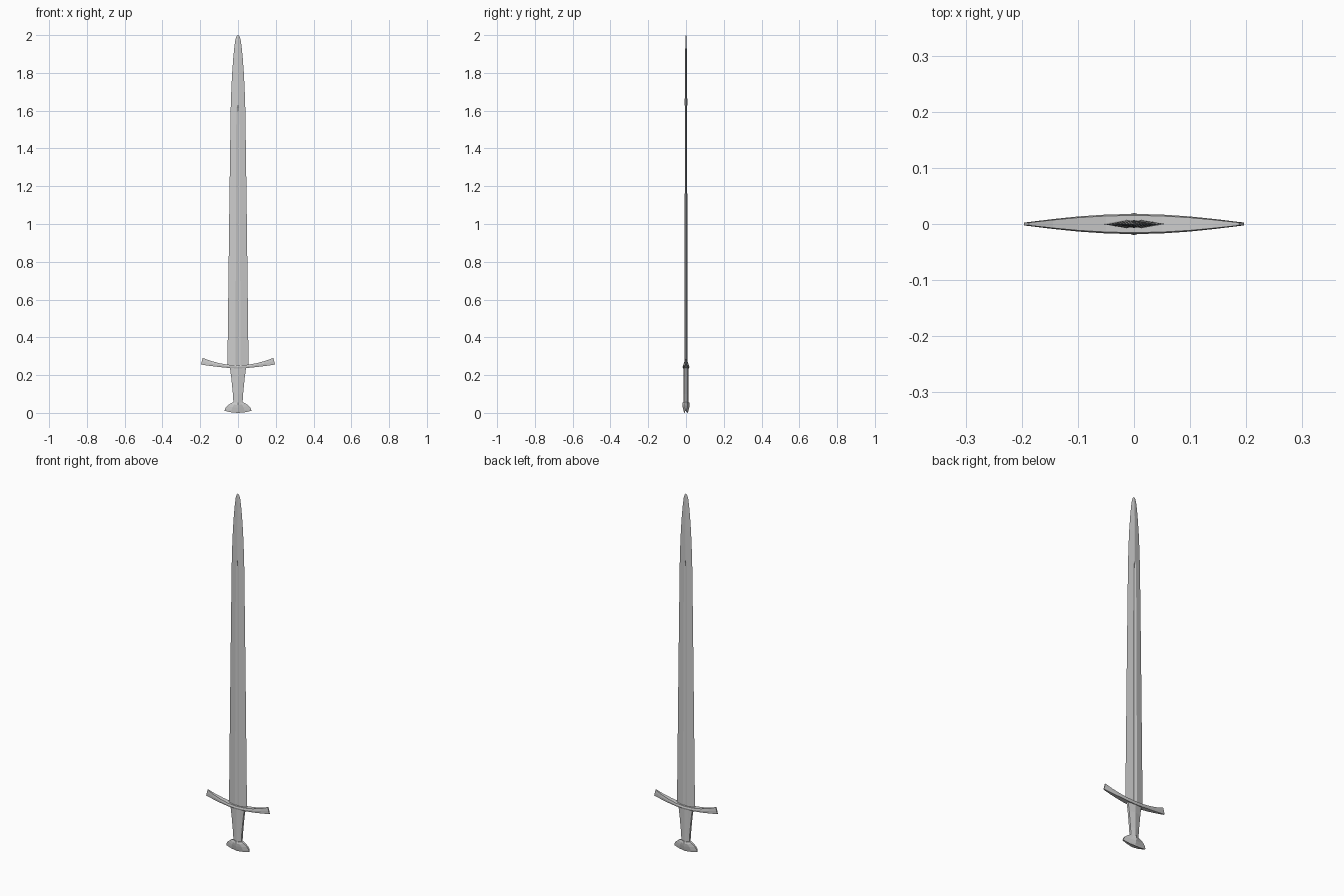
import bpy, bmesh

if "Cube" in bpy.data.objects:
    bpy.data.objects.remove(bpy.data.objects["Cube"])


def loft(name, rings):
    """Skin a list of equal-length closed rings and cap both ends."""
    bm = bmesh.new()
    rows = [[bm.verts.new(p) for p in ring] for ring in rings]
    n = len(rows[0])
    for a, b in zip(rows, rows[1:]):
        for i in range(n):
            j = (i + 1) % n
            bm.faces.new((a[i], a[j], b[j], b[i]))
    bm.faces.new(rows[0][::-1])
    bm.faces.new(rows[-1])
    bmesh.ops.recalc_face_normals(bm, faces=bm.faces)
    mesh = bpy.data.meshes.new(name)
    bm.to_mesh(mesh)
    bm.free()
    ob = bpy.data.objects.new(name, mesh)
    bpy.context.collection.objects.link(ob)
    return ob


def ridged(z, w, t, edge, sag=0.0):
    """Ridged hilt section: half width w, ridge depth t, side depth edge."""
    half = [(w, -edge), (w, edge), (w / 2, (edge + t) / 2), (0, t),
            (-w / 2, (edge + t) / 2), (-w, edge), (-w, -edge),
            (-w / 2, -(edge + t) / 2), (0, -t), (w / 2, -(edge + t) / 2)]
    return [(x, y, z + sag * x * x) for x, y in half]


# Blade: diamond section with a shallow fuller (z, half width, depth, fuller half width)
blade = [(0.24, 0.056, 0.010, 0.013), (1.08, 0.046, 0.009, 0.011),
         (1.595, 0.039, 0.007, 0.009), (1.615, 0.0385, 0.007, 0.007),
         (1.63, 0.038, 0.007, 0.001), (1.72, 0.035, 0.0065, 0.001),
         (1.80, 0.031, 0.006, 0.001), (1.88, 0.025, 0.005, 0.001),
         (1.94, 0.019, 0.004, 0.001), (1.975, 0.014, 0.003, 0.0008),
         (1.993, 0.008, 0.002, 0.0005), (2.0, 0.002, 0.001, 0.0003)]
rings = []
for z, w, t, f in blade:
    yf = t * (1 - f / w)
    yc = yf * 0.5 if f > 0.002 else yf
    rings.append([(w, 0, z), (f, yf, z), (0, yc, z), (-f, yf, z),
                  (-w, 0, z), (-f, -yf, z), (0, -yc, z), (f, -yf, z)])
loft("blade", rings)

# Crossguard: upswept bar, thick in the middle (bottom x, bottom z, top x, top z, depth)
guard = [(0, 0.235, 0, 0.253, 0.018), (0.05, 0.238, 0.05, 0.255, 0.0168),
         (0.10, 0.243, 0.098, 0.263, 0.0135), (0.15, 0.249, 0.144, 0.275, 0.0085),
         (0.196, 0.256, 0.187, 0.291, 0.003)]
stations = [(-a, b, -c, d, e) for a, b, c, d, e in guard[:0:-1]] + guard
rings = []
for xb, zb, xt, zt, t in stations:
    xm, zm, e = (xb + xt) / 2, (zb + zt) / 2, t * 0.85
    rings.append([(xb, -e, zb), (xm, -t, zm), (xt, -e, zt),
                  (xt, e, zt), (xm, t, zm), (xb, e, zb)])
loft("crossguard", rings)

# Grip: widens toward the guard
loft("grip", [ridged(0.05, 0.024, 0.013, 0.006), ridged(0.10, 0.027, 0.013, 0.006),
              ridged(0.19, 0.036, 0.013, 0.006), ridged(0.24, 0.043, 0.013, 0.006)])

# Pommel: flared cap with a gently bowed underside
loft("pommel", [ridged(0.0, 0.071, 0.010, 0.003, 2.2),
                ridged(0.012, 0.069, 0.013, 0.004, 2.2),
                ridged(0.028, 0.058, 0.017, 0.005, 2.6),
                ridged(0.042, 0.042, 0.020, 0.006, 4.0),
                ridged(0.055, 0.025, 0.018, 0.007, 3.0)])
